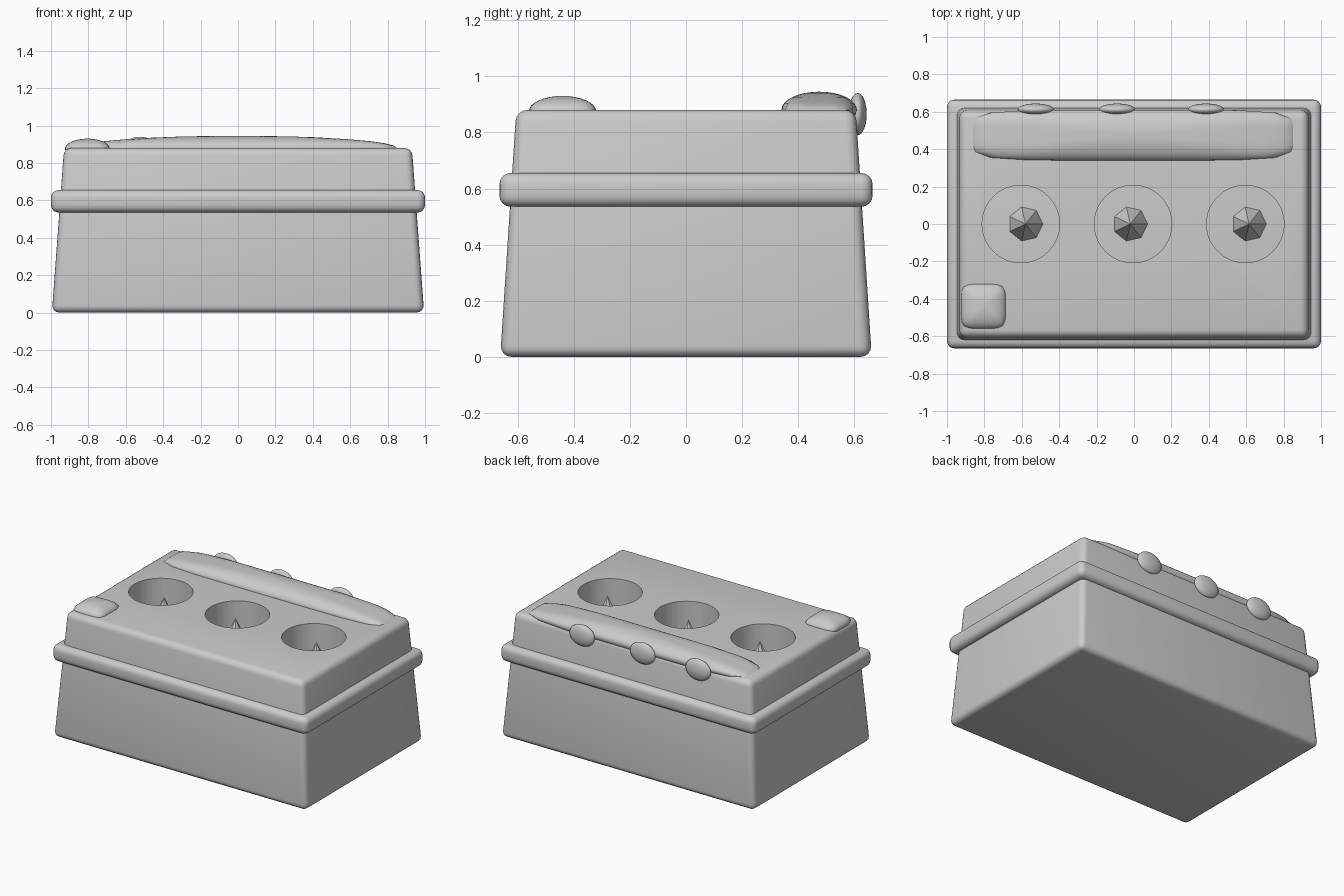
import bpy
import bmesh
import math
from mathutils import Matrix

if "Cube" in bpy.data.objects:
    bpy.data.objects.remove(bpy.data.objects["Cube"], do_unlink=True)

GREY = (0.6, 0.6, 0.6, 1)
grey = bpy.data.materials.new("plain grey")
grey.use_nodes = True
grey.diffuse_color = GREY
grey.node_tree.nodes["Principled BSDF"].inputs["Base Color"].default_value = GREY


def finish(name, bm, smooth_angle=None):
    bmesh.ops.recalc_face_normals(bm, faces=bm.faces)
    mesh = bpy.data.meshes.new(name)
    bm.to_mesh(mesh)
    bm.free()
    mesh.materials.append(grey)
    obj = bpy.data.objects.new(name, mesh)
    bpy.context.collection.objects.link(obj)
    if smooth_angle:
        smooth(obj, smooth_angle)
    return obj


def smooth(obj, angle):
    bpy.ops.object.select_all(action='DESELECT')
    obj.select_set(True)
    bpy.context.view_layer.objects.active = obj
    bpy.ops.object.shade_smooth_by_angle(angle=math.radians(angle))


def rounded_box(name, bottom, top, z0, z1, radius):
    """Box with separate bottom and top half sizes and rounded edges."""
    bm = bmesh.new()
    bmesh.ops.create_cube(bm, size=2)
    for v in bm.verts:
        half, z = (top, z1) if v.co.z > 0 else (bottom, z0)
        v.co = (v.co.x * half[0], v.co.y * half[1], z)
    bmesh.ops.bevel(bm, geom=bm.edges[:], offset=radius, segments=4,
                    profile=0.5, affect='EDGES')
    return finish(name, bm, 40)


def cone(name, x, z0, z1, r0, r1, sides):
    bm = bmesh.new()
    bmesh.ops.create_cone(bm, cap_ends=True, segments=sides, radius1=r0,
                          radius2=r1, depth=z1 - z0,
                          matrix=Matrix.Translation((x, 0, (z0 + z1) / 2)))
    return finish(name, bm)


def ellipsoid(name, centre, half, power=2):
    """Ellipsoid whose outline from above gets squarer as power grows."""
    bm = bmesh.new()
    bmesh.ops.create_uvsphere(bm, u_segments=32, v_segments=16, radius=1)
    for v in bm.verts:
        x, y, z = v.co
        ring = math.hypot(x, y)
        norm = (abs(x) ** power + abs(y) ** power) ** (1 / power)
        k = ring / norm if norm > 1e-6 else 1
        v.co = [c + h * p for c, h, p in zip(centre, half, (x * k, y * k, z))]
    return finish(name, bm, 60)


# Tapered case with a rounded band round it
case = rounded_box("case", (0.995, 0.662), (0.93, 0.605), 0, 0.88, 0.04)
rounded_box("band", (1.0, 0.665), (1.0, 0.665), 0.535, 0.655, 0.04)

# Three round wells in the top
for x in (-0.605, -0.005, 0.595):
    cutter = cone("well_cutter", x, 0.64, 1.0, 0.207, 0.207, 64)
    cutter.hide_render = True
    bpy.context.view_layer.objects.active = case
    mod = case.modifiers.new("well", 'BOOLEAN')
    mod.operation = 'DIFFERENCE'
    mod.solver = 'EXACT'
    mod.object = cutter
    bpy.ops.object.modifier_apply(modifier=mod.name)
    bpy.data.objects.remove(cutter, do_unlink=True)
smooth(case, 40)

# Faceted spikes standing in the wells
for i, x in enumerate((-0.58, -0.02, 0.615)):
    spike = cone("spike_%d" % (i + 1), 0, 0.63, 0.85, 0.105, 0, 7)
    spike.rotation_euler.z = math.radians(-90)
    spike.location.x = x

# Cushioned bar along the back and the corner button
ellipsoid("back_bar", (-0.005, 0.475, 0.88), (0.855, 0.135, 0.065), 6)
ellipsoid("corner_button", (-0.805, -0.44, 0.875), (0.12, 0.12, 0.055), 5)

# Small knobs on the back edge
for i, x in enumerate((-0.525, -0.09, 0.385)):
    ellipsoid("back_knob_%d" % (i + 1), (x, 0.612, 0.865), (0.097, 0.032, 0.075))
